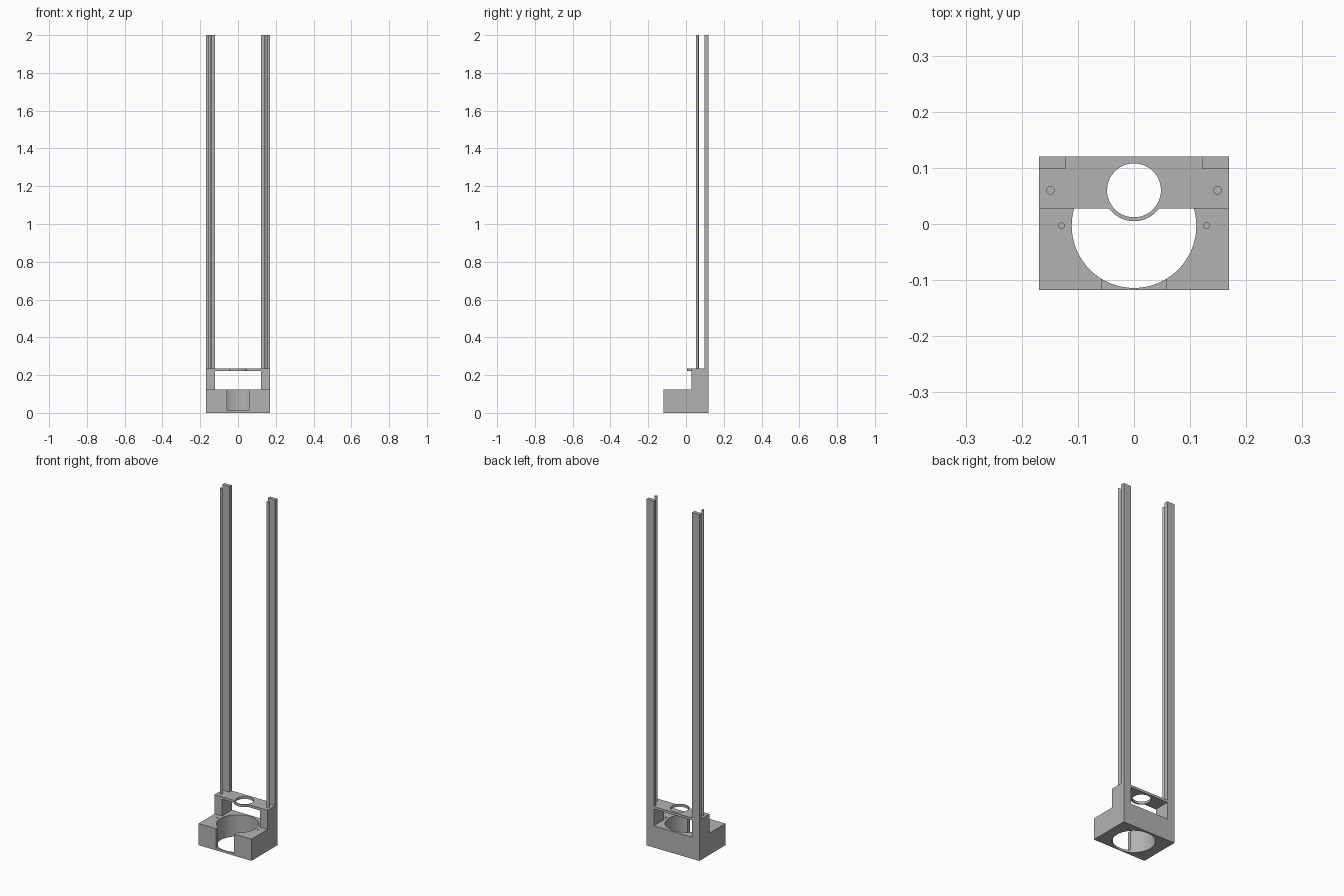
import bpy
import bmesh

if "Cube" in bpy.data.objects:
    bpy.data.objects.remove(bpy.data.objects["Cube"])

grey = bpy.data.materials.new("grey plastic")
grey.diffuse_color = (0.45, 0.45, 0.45, 1)
grey.use_nodes = True
grey.node_tree.nodes["Principled BSDF"].inputs["Base Color"].default_value = grey.diffuse_color


def finish(name, bm, cutter=False):
    mesh = bpy.data.meshes.new(name)
    bm.to_mesh(mesh)
    bm.free()
    mesh.materials.append(grey)
    ob = bpy.data.objects.new(name, mesh)
    bpy.context.collection.objects.link(ob)
    ob.hide_render = cutter
    ob.hide_viewport = cutter
    return ob


def box(name, x0, x1, y0, y1, z0, z1, cutter=False):
    bm = bmesh.new()
    bmesh.ops.create_cube(bm, size=1)
    for v in bm.verts:
        v.co.x = x1 if v.co.x > 0 else x0
        v.co.y = y1 if v.co.y > 0 else y0
        v.co.z = z1 if v.co.z > 0 else z0
    return finish(name, bm, cutter)


def cylinder(name, x, y, r, z0, z1, sides=96, cutter=False):
    bm = bmesh.new()
    bmesh.ops.create_cone(bm, cap_ends=True, segments=sides,
                          radius1=r, radius2=r, depth=z1 - z0)
    bmesh.ops.translate(bm, verts=bm.verts, vec=(x, y, (z0 + z1) / 2))
    return finish(name, bm, cutter)


def boolean(ob, other, operation="DIFFERENCE"):
    m = ob.modifiers.new(operation.lower(), "BOOLEAN")
    m.operation = operation
    m.solver = "EXACT"
    m.object = other


def smooth(ob):
    bpy.ops.object.select_all(action="DESELECT")
    ob.select_set(True)
    bpy.context.view_layer.objects.active = ob
    for m in list(ob.modifiers):
        bpy.ops.object.modifier_apply(modifier=m.name)
    bpy.ops.object.shade_smooth_by_angle(angle=0.6)


W, FRONT, BACK = 0.169, -0.118, 0.12
BASE_TOP, DECK = 0.125, 0.236

# Base block with round well, front slot above a sill, and screw holes
base = box("base", -W, W, FRONT, BACK, 0, BASE_TOP)
boolean(base, cylinder("well_cutter", 0, -0.003, 0.111, -0.1, 0.2, cutter=True))
boolean(base, box("slot_cutter", -0.058, 0.058, -0.2, -0.05, 0.013, 0.2, True))
for s in (-1, 1):
    boolean(base, cylinder("screw_hole_cutter", s * 0.129, -0.003, 0.005,
                           0.08, 0.2, 24, True))
smooth(base)

# Bridge plate with a ring lip around its hole
bridge = box("bridge", -W, W, 0.028, BACK, 0.222, DECK)
boolean(bridge, cylinder("ring_cutter", 0, 0.06, 0.055, 0.222, DECK,
                         cutter=True), "UNION")
boolean(bridge, cylinder("bridge_hole_cutter", 0, 0.06, 0.048, 0.15, 0.3,
                         cutter=True))
smooth(bridge)

# Side supports, tall posts and slim rods
for side, s in (("left", -1), ("right", 1)):
    x0, x1 = sorted((s * 0.122, s * W))
    box(side + "_support", x0, x1, 0.028, BACK, BASE_TOP, 0.222)
    box(side + "_post", x0, x1, 0.098, BACK, DECK, 2)
    smooth(cylinder(side + "_rod", s * 0.149, 0.06, 0.0075, DECK, 2, 32))

# Remove the spent cutters
for ob in list(bpy.data.objects):
    if ob.name.split(".")[0].endswith("_cutter"):
        bpy.data.objects.remove(ob)
